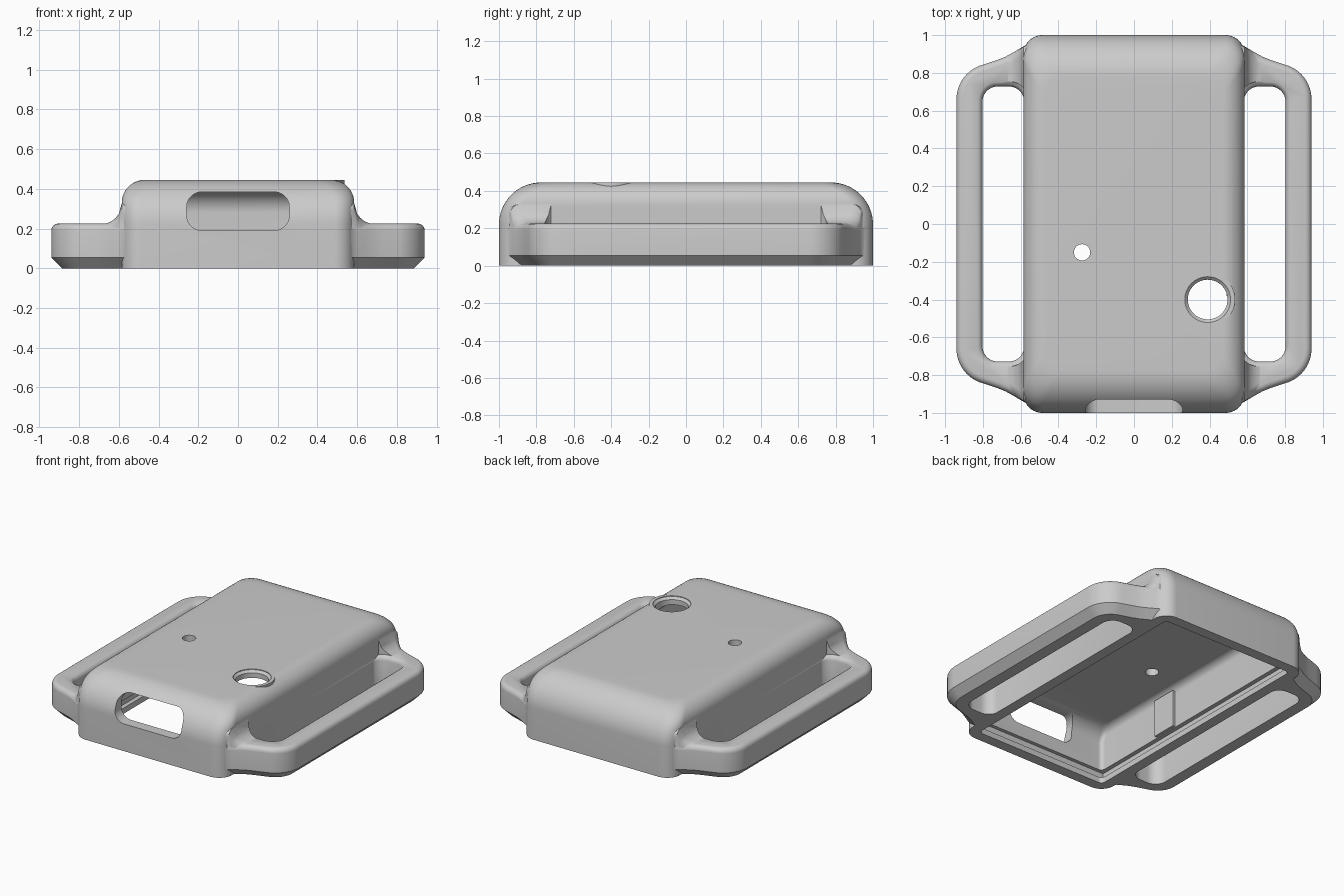
import bpy, bmesh, math

cube = bpy.data.objects.get("Cube")
if cube:
    bpy.data.objects.remove(cube, do_unlink=True)

grey = bpy.data.materials.new("light grey plastic")
grey.use_nodes = True
COLOUR = (0.6, 0.6, 0.6, 1)
grey.diffuse_color = COLOUR
grey.node_tree.nodes["Principled BSDF"].inputs["Base Color"].default_value = COLOUR


def loft(name, rings):
    """Closed solid through rings of equal point count."""
    bm = bmesh.new()
    loops = [[bm.verts.new(p) for p in ring] for ring in rings]
    for a, b in zip(loops, loops[1:]):
        for i in range(len(a)):
            j = (i + 1) % len(a)
            bm.faces.new((a[i], a[j], b[j], b[i]))
    bm.faces.new(loops[0][::-1])
    bm.faces.new(loops[-1])
    bmesh.ops.recalc_face_normals(bm, faces=bm.faces)
    mesh = bpy.data.meshes.new(name)
    bm.to_mesh(mesh)
    bm.free()
    mesh.materials.append(grey)
    ob = bpy.data.objects.new(name, mesh)
    bpy.context.collection.objects.link(ob)
    return ob


def combine(target, tool, operation):
    mod = target.modifiers.new("combine", "BOOLEAN")
    mod.operation, mod.object, mod.solver = operation, tool, "EXACT"
    bpy.context.view_layer.objects.active = target
    bpy.ops.object.modifier_apply(modifier=mod.name)
    bpy.data.objects.remove(tool, do_unlink=True)


def four_way(q):
    """Mirror a quarter outline, running from +x to +y, into a full loop."""
    return (q + [(-x, y) for x, y in q[::-1]] + [(-x, -y) for x, y in q]
            + [(x, -y) for x, y in q[::-1]])


def arc(cx, cy, r, a0, a1, n):
    angles = [math.radians(a0 + (a1 - a0) * i / n) for i in range(n + 1)]
    return [(cx + r * math.cos(a), cy + r * math.sin(a)) for a in angles]


def rounded(hx, hy, r, n=10):
    return four_way(arc(hx - r, hy - r, r, 0, 90, n))


def inset(loop, d):
    out = []
    for i, (x, y) in enumerate(loop):
        (ax, ay), (bx, by) = loop[i - 1], loop[(i + 1) % len(loop)]
        tx, ty = bx - ax, by - ay
        n = math.hypot(tx, ty)
        out.append((x - d * ty / n, y + d * tx / n))
    return out


def at_z(loop, z, ox=0, oy=0):
    return [(x + ox, y + oy, z) for x, y in loop]


def domed_box(name, hx, hy, r, top, rx, ry, bottom, steps=16):
    """Rounded box whose top edge is filleted by rx on the sides, ry on the ends."""
    rings = [at_z(rounded(hx, hy, r), bottom)]
    for i in range(steps + 1):
        s = math.sin(math.radians(89 * i / steps))
        z = top - ry + ry * s if i < steps else top
        lift = max(0, z - top + rx)
        dx = rx - math.sqrt(rx * rx - lift * lift)
        dy = ry - math.sqrt(max(0, ry * ry - (z - top + ry) ** 2))
        rings.append(at_z(rounded(hx - dx, hy - dy, r), z))
    return loft(name, rings)


def box(name, x0, x1, y0, y1, z0, z1):
    base = [(x0, y0), (x1, y0), (x1, y1), (x0, y1)]
    return loft(name, [at_z(base, z0), at_z(base, z1)])


def disc(name, x, y, profile):
    return loft(name, [at_z(arc(0, 0, r, 0, 354.375, 63), z, x, y) for r, z in profile])


# Strap plate with flared shoulders, bottom chamfer and rounded top rim
shoulder = [(0.72, 0.87), (0.68, 0.886), (0.64, 0.908), (0.60, 0.932),
            (0.56, 0.955), (0.5, 0.985)]
plate = four_way(arc(0.75, 0.66, 0.19, 0, 75, 12) + shoulder)
rings = [at_z(inset(plate, 0.055), 0), at_z(plate, 0.055)]
for a in range(0, 91, 15):
    c, s = math.cos(math.radians(a)), math.sin(math.radians(a))
    rings.append(at_z(inset(plate, 0.035 * (1 - c)), 0.19 + 0.035 * s))
straps = loft("strap_plate", rings)

# Concave webs that blend the strap arms up into the body
edge = [(0.5, 0.98), (0.54, 0.962), (0.585, 0.938)] + [
    (0.60 + 0.015 * i, 0.929 - 0.0095 * i) for i in range(7)]
for sx in (-1, 1):
    for sy in (-1, 1):
        sections = []
        for x, y in edge:
            h = 0.328 if x < 0.586 else 0.328 - math.sqrt(0.105 ** 2 - (x - 0.69) ** 2)
            outer = arc(y - 0.05, h - 0.05, 0.05, 0, 90, 8)
            section = [(0.70, 0.1), (y, 0.1)] + outer + [(0.70, h)]
            sections.append([(sx * x, sy * v, z) for v, z in section])
        combine(straps, loft("web", sections), "UNION")

# Strap slots with softened upper rim
for sx in (-1, 1):
    flare = [(-0.1, 0), (0.195, 0), (0.208, 0.004), (0.218, 0.012), (0.226, 0.026), (0.5, 0.026)]
    slot = loft("slot_cutter", [
        at_z(rounded(0.11 + d, 0.728 + d, 0.08 + d), z, sx * 0.692) for z, d in flare])
    combine(straps, slot, "DIFFERENCE")

# Main case body and the raised collar around the button hole
case = domed_box("case", 0.585, 1.0, 0.1, 0.445, 0.115, 0.225, 0)
combine(case, straps, "UNION")
BUTTON = (0.39, -0.4)
combine(case, disc("collar", *BUTTON, [(0.145, 0.40), (0.145, 0.444)]), "UNION")

# Hollow interior, open underneath, with a groove for a sliding lid
combine(case, domed_box("cavity", 0.51, 0.925, 0.03, 0.39, 0.05, 0.11, -0.1), "DIFFERENCE")
combine(case, box("lid_groove", -0.54, 0.54, -0.95, 0.95, 0.04, 0.095), "DIFFERENCE")

# Port opening in the front wall
port = [(x, z + 0.2875) for x, z in rounded(0.258, 0.0965, 0.075)]
combine(case, loft("port_cutter", [[(x, y, z) for x, z in port] for y in (-1.1, -0.85)]),
        "DIFFERENCE")

# Button hole with countersink, and the small light hole
combine(case, disc("button_cutter", *BUTTON, [(0.105, 0.3), (0.105, 0.425), (0.121, 0.44),
                                              (0.121, 0.5)]), "DIFFERENCE")
combine(case, disc("light_cutter", -0.275, -0.15, [(0.043, 0.3), (0.043, 0.5)]), "DIFFERENCE")

# Ribs on the inner side walls
for sx in (-1, 1):
    x0, x1 = sorted((sx * 0.49, sx * 0.53))
    combine(case, box("rib", x0, x1, -0.38, -0.2, 0.1, 0.36), "UNION")

bpy.ops.object.select_all(action="DESELECT")
case.select_set(True)
bpy.context.view_layer.objects.active = case
bpy.ops.object.shade_smooth_by_angle(angle=math.radians(30))
